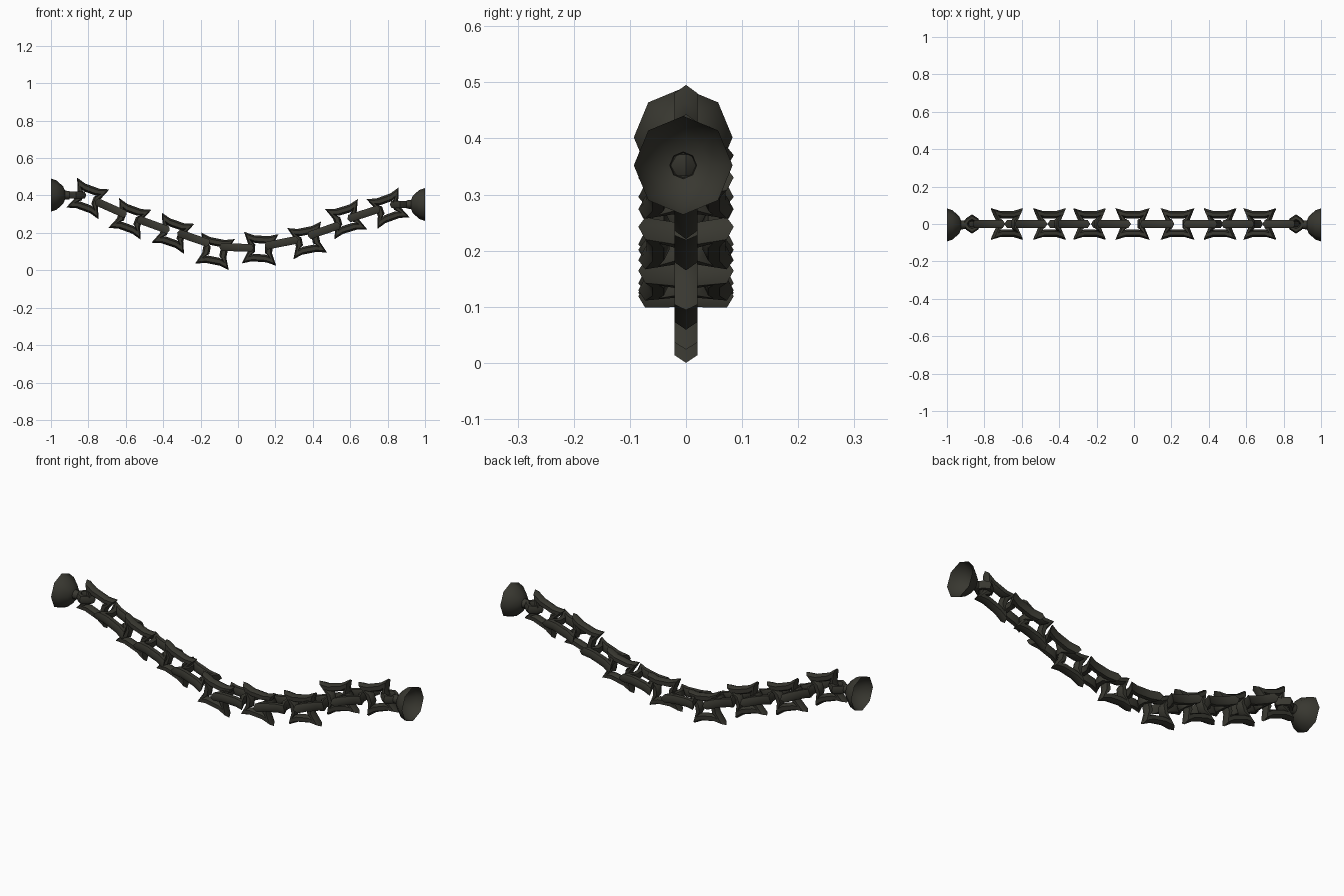
import bpy, bmesh, math
from mathutils import Matrix, Vector

if "Cube" in bpy.data.objects:
    bpy.data.objects.remove(bpy.data.objects["Cube"])

iron = bpy.data.materials.new("dark iron")
iron.diffuse_color = (0.04, 0.039, 0.03, 1)
iron.use_nodes = True
iron.node_tree.nodes["Principled BSDF"].inputs["Base Color"].default_value = iron.diffuse_color


def finish(bm, name, matrix, angle=50):
    bmesh.ops.recalc_face_normals(bm, faces=bm.faces)
    me = bpy.data.meshes.new(name)
    bm.to_mesh(me)
    bm.free()
    me.materials.append(iron)
    ob = bpy.data.objects.new(name, me)
    ob.matrix_world = matrix
    bpy.context.collection.objects.link(ob)
    bpy.ops.object.select_all(action='DESELECT')
    ob.select_set(True)
    bpy.context.view_layer.objects.active = ob
    bpy.ops.object.shade_smooth_by_angle(angle=math.radians(angle))
    return ob


def loop_tube(stations, r, sides=6):
    """Closed tube in the XY plane; each station gives its outer and inner point."""
    bm = bmesh.new()
    rings = []
    for outer, inner in stations:
        o, i = Vector((*outer, 0)), Vector((*inner, 0))
        c, v = (o + i) / 2, (o - i) / 2
        rings.append([bm.verts.new(c + v * math.cos(a) + Vector((0, 0, r * math.sin(a))))
                      for a in (math.tau * k / sides for k in range(sides))])
    for n, a in enumerate(rings):
        b = rings[(n + 1) % len(rings)]
        for k in range(sides):
            m = (k + 1) % sides
            bm.faces.new((a[k], a[m], b[m], b[k]))
    return bm


# one quarter of a link: pinched end, spiked corner, side bar (outer, inner)
quarter = [((.066, .022), (.027, .02)),
           ((.092, .085), (.050, .036)),
           ((.040, .070), (.030, .029))]


def link_stations():
    out = []
    for sx, sy, rev in ((1, 1, 0), (-1, 1, 1), (-1, -1, 0), (1, -1, 1)):
        q = quarter[::-1] if rev else quarter
        out += [tuple((sx * x, sy * y) for x, y in s) for s in q]
    return out


def place_link(name, x, z, tilt, upright):
    m = Matrix.Translation((x, 0, z)) @ Matrix.Rotation(-math.radians(tilt), 4, 'Y')
    if upright:
        m = m @ Matrix.Rotation(math.pi / 2, 4, 'X')
    finish(loop_tube(link_stations(), .024), name, m)


# upright and flat links hanging along the sag: x, z, tilt
for n, (x, z, t) in enumerate([(-.803, .384, -20), (-.578, .275, -20), (-.348, .198, -19),
                               (-.123, .101, -11), (.118, .115, -4), (.37, .16, 11),
                               (.578, .273, 17), (.802, .332, 20)]):
    place_link(f"upright_link_{n}", x, z, t, True)
for n, (x, z, t) in enumerate([(-.68, .333, -24), (-.452, .243, -20), (-.238, .172, -19),
                               (-.008, .122, -2), (.233, .147, 11), (.46, .213, 19),
                               (.673, .302, 18)]):
    place_link(f"flat_link_{n}", x, z, t, False)

# wall mounts: open octagonal cup running into a short stem, plus an eye ring
profile = [(1, .088), (.97, .078), (.935, .047), (.925, .024), (.9, .022)]
for side, z, label in ((-1, .402, "left"), (1, .352, "right")):
    bm = bmesh.new()
    rings = [[bm.verts.new((side * x, r * math.cos(a), r * math.sin(a)))
              for a in (math.tau * k / 8 for k in range(8))] for x, r in profile]
    for a, b in zip(rings, rings[1:]):
        for k in range(8):
            m = (k + 1) % 8
            bm.faces.new((a[k], a[m], b[m], b[k]))
    bm.faces.new(rings[-1])
    finish(bm, f"{label}_mount", Matrix.Translation((0, -.005, z)))
    eye = []
    for k in range(8):
        a = math.tau * k / 8
        f = 1 if k % 2 == 0 else .82
        eye.append(((.055 * f * math.cos(a), .052 * f * math.sin(a)),
                    (.018 * math.cos(a), .016 * math.sin(a))))
    finish(loop_tube(eye, .022), f"{label}_eye", Matrix.Translation((side * .866, 0, z)))
